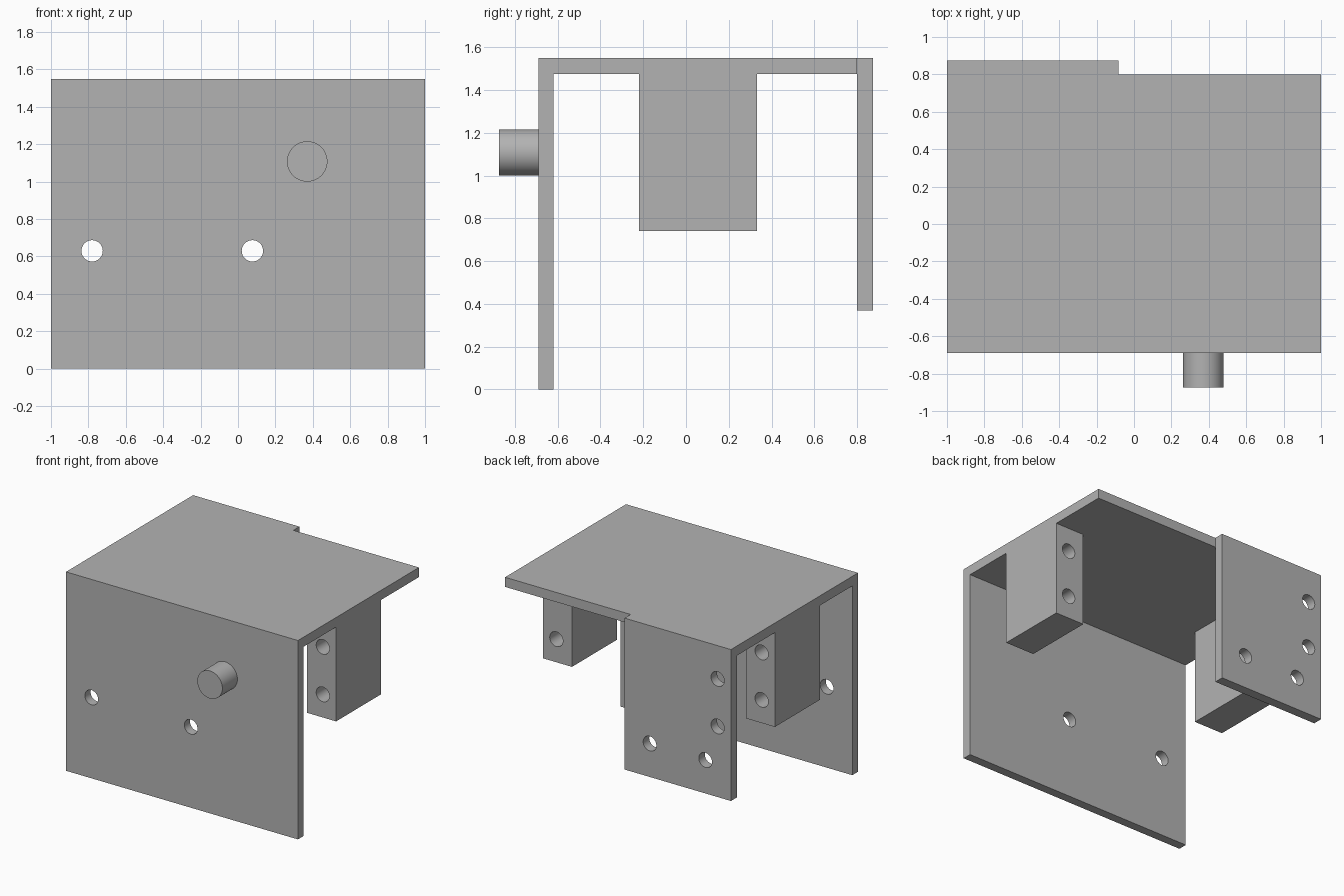
import bpy, bmesh, math
from mathutils import Matrix, Vector

if "Cube" in bpy.data.objects:
    bpy.data.objects.remove(bpy.data.objects["Cube"], do_unlink=True)

GREY = (0.45, 0.45, 0.45, 1)
grey = bpy.data.materials.new("plain grey")
grey.use_nodes = True
grey.diffuse_color = GREY
grey.node_tree.nodes["Principled BSDF"].inputs["Base Color"].default_value = GREY

# Shared dimensions
TOP, ROOF, FRONT, BACK = 1.55, 1.475, -0.69, 0.80
HOLE_R, HOLE_Z, BLOCK_X = 0.057, 0.63, 0.885
BLOCK_HOLES = (0.92, 1.29)


def make_object(name, bm):
    bmesh.ops.recalc_face_normals(bm, faces=bm.faces)
    mesh = bpy.data.meshes.new(name)
    bm.to_mesh(mesh)
    bm.free()
    mesh.materials.append(grey)
    obj = bpy.data.objects.new(name, mesh)
    bpy.context.collection.objects.link(obj)
    return obj


def extrude_profile(name, profile, x0, x1):
    """Extrude a y-z outline along x."""
    bm = bmesh.new()
    face = bm.faces.new([bm.verts.new((x0, y, z)) for y, z in profile])
    result = bmesh.ops.extrude_face_region(bm, geom=[face])
    verts = [v for v in result["geom"] if isinstance(v, bmesh.types.BMVert)]
    bmesh.ops.translate(bm, verts=verts, vec=Vector((x1 - x0, 0, 0)))
    return make_object(name, bm)


def box(name, x0, x1, y0, y1, z0, z1):
    return extrude_profile(name, [(y0, z0), (y1, z0), (y1, z1), (y0, z1)], x0, x1)


def cylinder(name, x, z, radius, y0, y1):
    """Round bar running along y."""
    bm = bmesh.new()
    place = Matrix.Translation((x, (y0 + y1) / 2, z)) @ Matrix.Rotation(math.pi / 2, 4, "X")
    bmesh.ops.create_cone(bm, cap_ends=True, segments=48, radius1=radius,
                          radius2=radius, depth=y1 - y0, matrix=place)
    return make_object(name, bm)


def activate(obj):
    bpy.ops.object.select_all(action="DESELECT")
    obj.select_set(True)
    bpy.context.view_layer.objects.active = obj


def drill(obj, holes, y0, y1):
    """Cut round holes through a part along y."""
    for x, z in holes:
        cutter = cylinder("hole_cutter", x, z, HOLE_R, y0 - 0.1, y1 + 0.1)
        cutter.hide_render = True
        mod = obj.modifiers.new("hole", "BOOLEAN")
        mod.operation, mod.solver, mod.object = "DIFFERENCE", "EXACT", cutter
        activate(obj)
        bpy.ops.object.modifier_apply(modifier=mod.name)
        bpy.data.objects.remove(cutter, do_unlink=True)


parts = []

# Front panel and roof, bent from one sheet
cover = extrude_profile("front_and_top_cover", [
    (FRONT, 0), (-0.62, 0), (-0.62, ROOF), (BACK, ROOF), (BACK, TOP), (FRONT, TOP)], -1, 1)
drill(cover, [(-0.78, HOLE_Z), (0.077, HOLE_Z)], FRONT, -0.62)
parts.append(cover)

# Half-width back panel
back = box("back_panel", -1, -0.083, BACK, 0.875, 0.37, TOP)
drill(back, [(-0.78, HOLE_Z), (-0.30, HOLE_Z)] + [(-BLOCK_X, z) for z in BLOCK_HOLES],
      BACK, 0.875)
parts.append(back)

# Mounting blocks hanging under the roof on both sides
for side, name in ((1, "left_block"), (-1, "right_block")):
    block = box(name, *sorted((side, side * 0.75)), -0.22, 0.333, 0.74, ROOF)
    drill(block, [(side * BLOCK_X, z) for z in BLOCK_HOLES], -0.22, 0.333)
    parts.append(block)

# Round knob on the front panel
parts.append(cylinder("front_knob", 0.37, 1.108, 0.108, -0.875, FRONT))

for part in parts:
    activate(part)
    bpy.ops.object.shade_smooth_by_angle(angle=math.radians(30))
